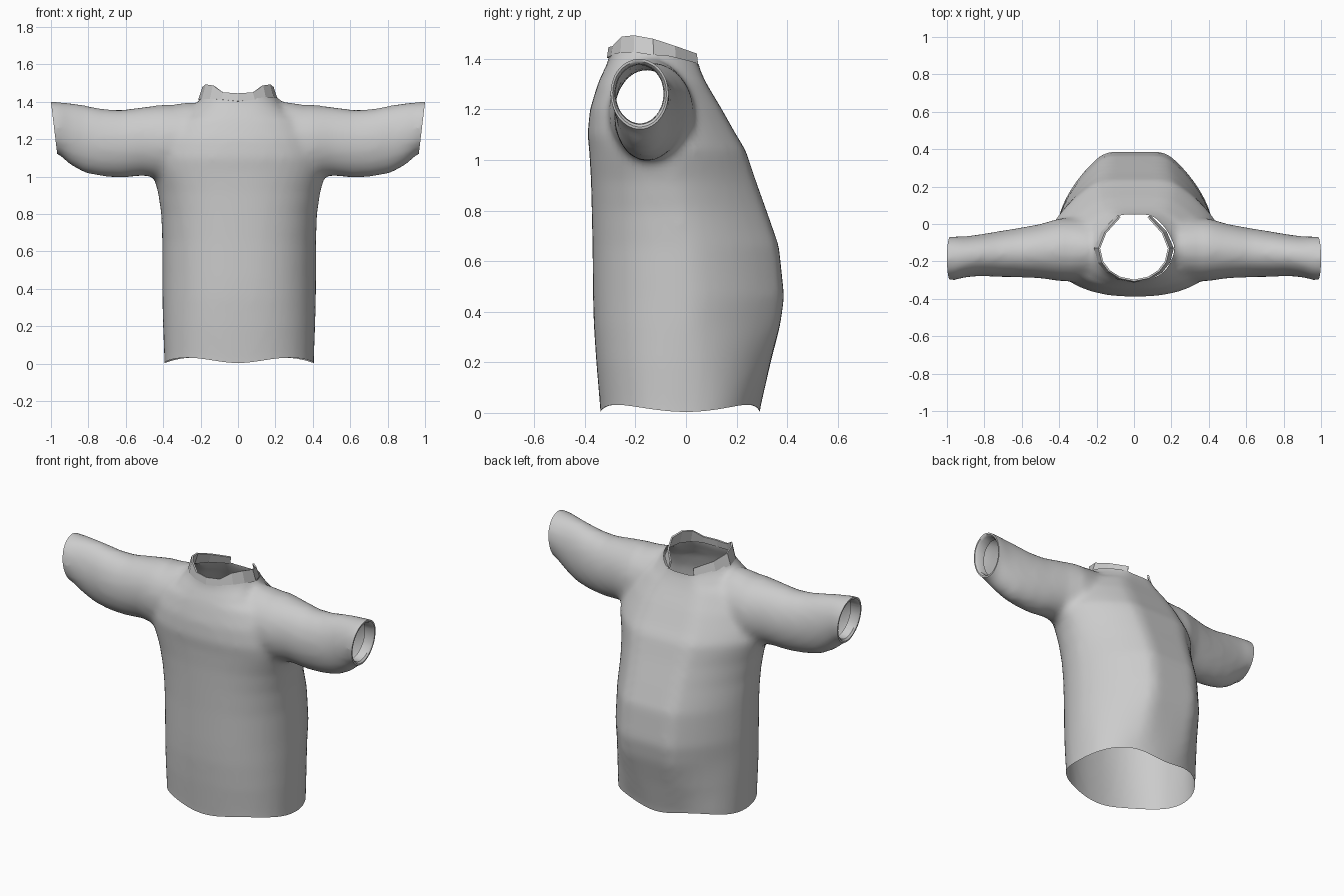
import bpy, bmesh, math
from mathutils import Vector

cube = bpy.data.objects.get("Cube")
if cube:
    bpy.data.objects.remove(cube, do_unlink=True)

# One cloth colour
cloth = bpy.data.materials.new("grey cloth")
cloth.use_nodes = True
grey = (0.6, 0.6, 0.6, 1)
cloth.diffuse_color = grey
cloth.node_tree.nodes["Principled BSDF"].inputs["Base Color"].default_value = grey


def add_object(name, bm):
    mesh = bpy.data.meshes.new(name)
    bm.to_mesh(mesh)
    bm.free()
    mesh.materials.append(cloth)
    obj = bpy.data.objects.new(name, mesh)
    bpy.context.collection.objects.link(obj)
    return obj


def loft(bm, rings):
    """Closed tube through rings of points, capped at both ends."""
    loops = [[bm.verts.new(p) for p in ring] for ring in rings]
    n = len(loops[0])
    for a, b in zip(loops, loops[1:]):
        for i in range(n):
            j = (i + 1) % n
            bm.faces.new((a[i], a[j], b[j], b[i]))
    bm.faces.new(loops[0][::-1])
    bm.faces.new(loops[-1])


def outline(angle, power=2, taper=0):
    """Unit superellipse point; taper narrows the back towards a flat end."""
    c, s = math.cos(angle), math.sin(angle)
    u = math.copysign(abs(c) ** (2 / power), c)
    v = math.copysign(abs(s) ** (2 / power), s)
    if v > 0:
        flat = min(1, 1.2 * (1 - min(1, abs(u)) ** 1.5) ** .667)
        v += (flat - v) * taper
    return u, v


ANGLES = [math.tau * i / 48 for i in range(48)]

# Torso sections: height, half width, front y, back y
TORSO = [(-.08, .40, -.335, .28), (.02, .40, -.34, .295), (.2, .407, -.355, .335),
         (.35, .411, -.365, .373), (.46, .412, -.368, .388), (.66, .412, -.37, .367),
         (.8, .417, -.373, .318), (.92, .435, -.376, .275), (1.04, .47, -.383, .235),
         (1.1, .465, -.39, .198), (1.2, .43, -.38, .142), (1.3, .36, -.35, .082),
         (1.35, .265, -.328, .058), (1.38, .212, -.312, .048), (1.41, .195, -.303, .045),
         (1.5, .19, -.3, .045)]
# Sleeve sections: x, bottom z, top z, front y, back y
SLEEVE = [(.1, 1.05, 1.33, -.26, -.02), (.25, 1.0, 1.385, -.31, .03),
          (.4, .985, 1.385, -.305, .03), (.5, 1.005, 1.373, -.29, .0),
          (.62, .995, 1.357, -.285, -.022), (.72, 1.0, 1.362, -.283, -.038),
          (.82, 1.02, 1.382, -.278, -.055), (.9, 1.065, 1.395, -.285, -.066),
          (.96, 1.12, 1.4, -.3, -.066), (1.08, 1.16, 1.405, -.3, -.075)]

bm = bmesh.new()
rings = []
for z, w, f, b in TORSO:
    taper = max(0, min(1, z / .35))
    points = [outline(a, 2.3, taper) for a in ANGLES]
    rings.append([(.006 + w * u, (f + b) / 2 + (b - f) / 2 * v, z) for u, v in points])
loft(bm, rings)
tube = [(-x, *rest) for x, *rest in SLEEVE[::-1]] + SLEEVE
round_points = [outline(a) for a in ANGLES]
loft(bm, [[(x, (f + b) / 2 + (b - f) / 2 * u, (lo + hi) / 2 + (hi - lo) / 2 * v)
           for u, v in round_points] for x, lo, hi, f, b in tube])
bmesh.ops.recalc_face_normals(bm, faces=bm.faces[:])
shirt = add_object("shirt_body", bm)

# Fuse torso and sleeves into one soft skin
fuse = shirt.modifiers.new("fuse", "REMESH")
fuse.mode = "VOXEL"
fuse.voxel_size = 0.02
soften = shirt.modifiers.new("soften", "SMOOTH")
soften.factor = 0.5
soften.iterations = 8
graph = bpy.context.evaluated_depsgraph_get()
skin = bpy.data.meshes.new_from_object(shirt.evaluated_get(graph))
shirt.modifiers.clear()


def cut(bm, point, normal, keep):
    """Open the skin along a plane, only among faces passing the rule."""
    faces = [f for f in bm.faces if keep(f.calc_center_median())]
    geom = set(faces)
    for f in faces:
        geom.update(f.verts)
        geom.update(f.edges)
    bmesh.ops.bisect_plane(bm, geom=list(geom), plane_co=point,
                           plane_no=Vector(normal).normalized(), clear_outer=True)


bm = bmesh.new()
bm.from_mesh(skin)
cut(bm, (0, 0, 0), (0, 0, -1), lambda c: c.z < .1)
cut(bm, (0, -.13, 1.395), (0, .1, 1), lambda c: abs(c.x) < .3 and c.z > 1.3)
for side in (-1, 1):
    cut(bm, (side, 0, 1.4), (side, 0, -.12), lambda c: c.x * side > .85)

for v in bm.verts:
    # Wavy hem
    if v.co.z < .2:
        a = math.atan2(v.co.y, v.co.x)
        v.co.z += (.018 - .014 * math.cos(4 * a)) * (1 - v.co.z / .2)
    # Neckline raised at the shoulders
    elif v.co.z > 1.33:
        near = max(0, 1 - abs(abs(v.co.x) - .2) / .15)
        v.co.z += .025 * near * min(1, (v.co.z - 1.33) / .06)

# Cuffs rolled inward
for side in (-1, 1):
    rim = [e for e in bm.edges if e.is_boundary and e.verts[0].co.x * side > .9]
    for scale, inset in ((.93, 0), (.92, .01), (.97, .05)):
        out = bmesh.ops.extrude_edge_only(bm, edges=rim)["geom"]
        verts = [g for g in out if isinstance(g, bmesh.types.BMVert)]
        rim = [g for g in out if isinstance(g, bmesh.types.BMEdge) and g.is_boundary]
        mid = sum((v.co for v in verts), Vector()) / len(verts)
        for v in verts:
            v.co = mid + (v.co - mid) * scale - Vector((side * inset, 0, 0))
bmesh.ops.recalc_face_normals(bm, faces=bm.faces[:])
bm.to_mesh(shirt.data)
bm.free()
bpy.ops.object.select_all(action="DESELECT")
shirt.select_set(True)
bpy.context.view_layer.objects.active = shirt
bpy.ops.object.shade_smooth_by_angle(angle=math.radians(40))

# Faceted collar, open at the back: angle from front, top height
HALF = [(0, 1.445), (25, 1.45), (45, 1.487), (65, 1.492), (90, 1.478), (125, 1.45), (156, 1.42)]
bm = bmesh.new()
pairs = []
for deg, top in [(-d, t) for d, t in HALF[:0:-1]] + HALF:
    u, v = outline(math.radians(deg - 90), 2, 1)
    y = -.13 + .178 * v
    low = bm.verts.new((.208 * u, y, 1.385 - .1 * (y + .13) + .025 * abs(u)))
    high = bm.verts.new((.186 * u, -.13 + .172 * v, top))
    pairs.append((low, high))
for (a, b), (c, d) in zip(pairs, pairs[1:]):
    bm.faces.new((a, c, d, b))
collar = add_object("collar", bm)
thick = collar.modifiers.new("thickness", "SOLIDIFY")
thick.thickness = 0.01
thick.offset = 0
